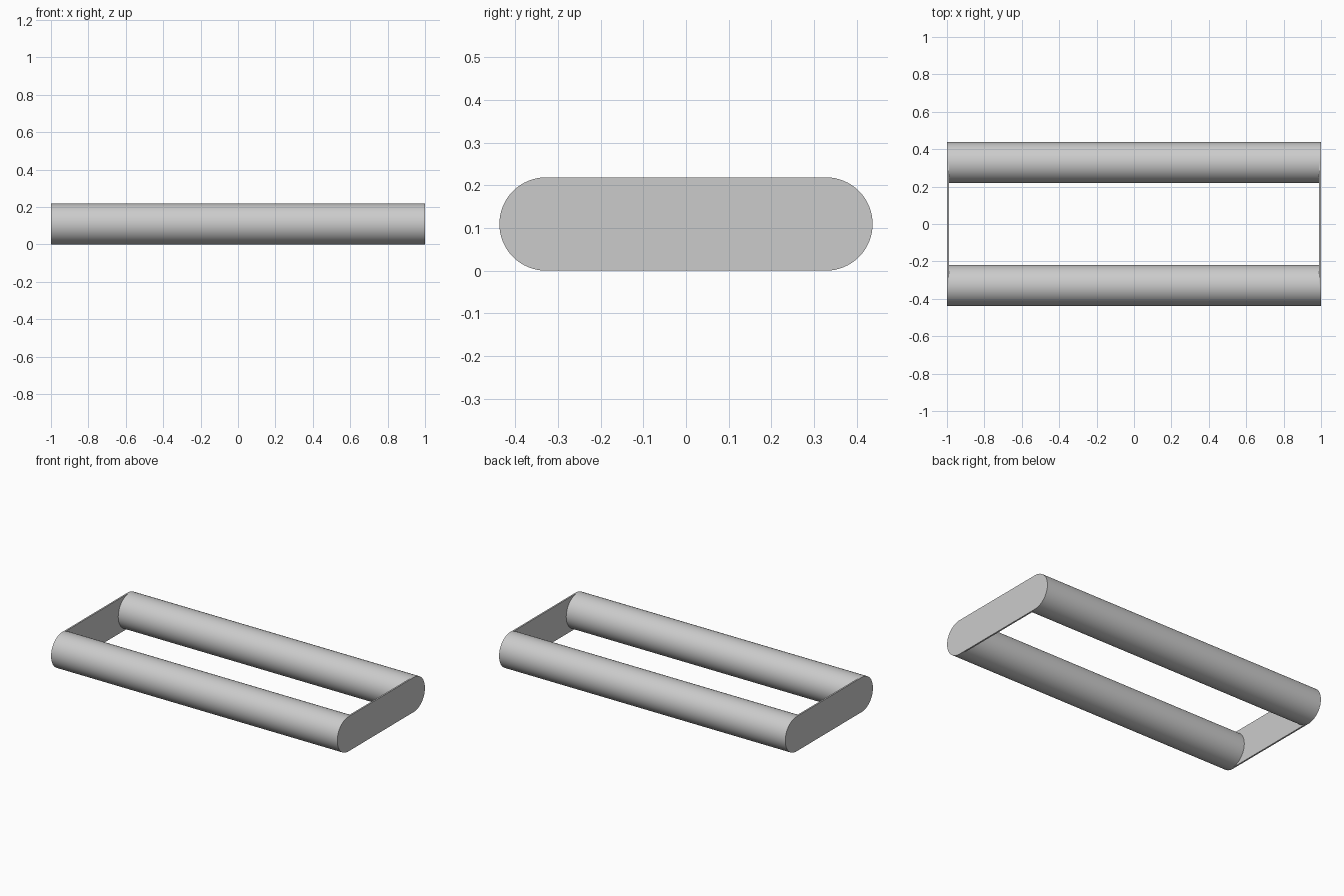
import bpy, bmesh
from math import pi, sin, cos

if "Cube" in bpy.data.objects:
    bpy.data.objects.remove(bpy.data.objects["Cube"], do_unlink=True)

R = 0.1095       # tube radius
Y = 0.328        # tube axis offset
T = 0.01         # end plate thickness
STEPS = 32       # segments per half circle

grey = bpy.data.materials.new("light_grey")
grey.use_nodes = True
colour = (0.6, 0.6, 0.6, 1)
grey.diffuse_color = colour
grey.node_tree.nodes["Principled BSDF"].inputs["Base Color"].default_value = colour


def arc(cy, start, sweep, steps):
    """Points (y, z) along an arc of tube radius."""
    return [(cy + R * cos(start + sweep * i / steps),
             R + R * sin(start + sweep * i / steps)) for i in range(steps + 1)]


def extrude_x(name, outline, x0, x1):
    """Solid made by sweeping a y-z outline along x."""
    bm = bmesh.new()
    face = bm.faces.new([bm.verts.new((x0, y, z)) for y, z in outline])
    swept = bmesh.ops.extrude_face_region(bm, geom=[face], use_keep_orig=True)
    verts = [g for g in swept["geom"] if isinstance(g, bmesh.types.BMVert)]
    bmesh.ops.translate(bm, verts=verts, vec=(x1 - x0, 0, 0))
    bmesh.ops.recalc_face_normals(bm, faces=bm.faces)
    mesh = bpy.data.meshes.new(name)
    bm.to_mesh(mesh)
    bm.free()
    mesh.materials.append(grey)
    obj = bpy.data.objects.new(name, mesh)
    bpy.context.collection.objects.link(obj)
    bpy.ops.object.select_all(action="DESELECT")
    obj.select_set(True)
    bpy.context.view_layer.objects.active = obj
    bpy.ops.object.shade_smooth_by_angle(angle=pi / 6)
    return obj


# Long round tubes at front and back
for name, y in (("front_tube", -Y), ("back_tube", Y)):
    extrude_x(name, arc(y, 0, 2 * pi, 2 * STEPS)[:-1], -1 + T, 1 - T)

# Thin rounded end plates joining the tubes
stadium = arc(Y, -pi / 2, pi, STEPS) + arc(-Y, pi / 2, pi, STEPS)
extrude_x("left_end_plate", stadium, 1 - T, 1)
extrude_x("right_end_plate", stadium, -1, -1 + T)
